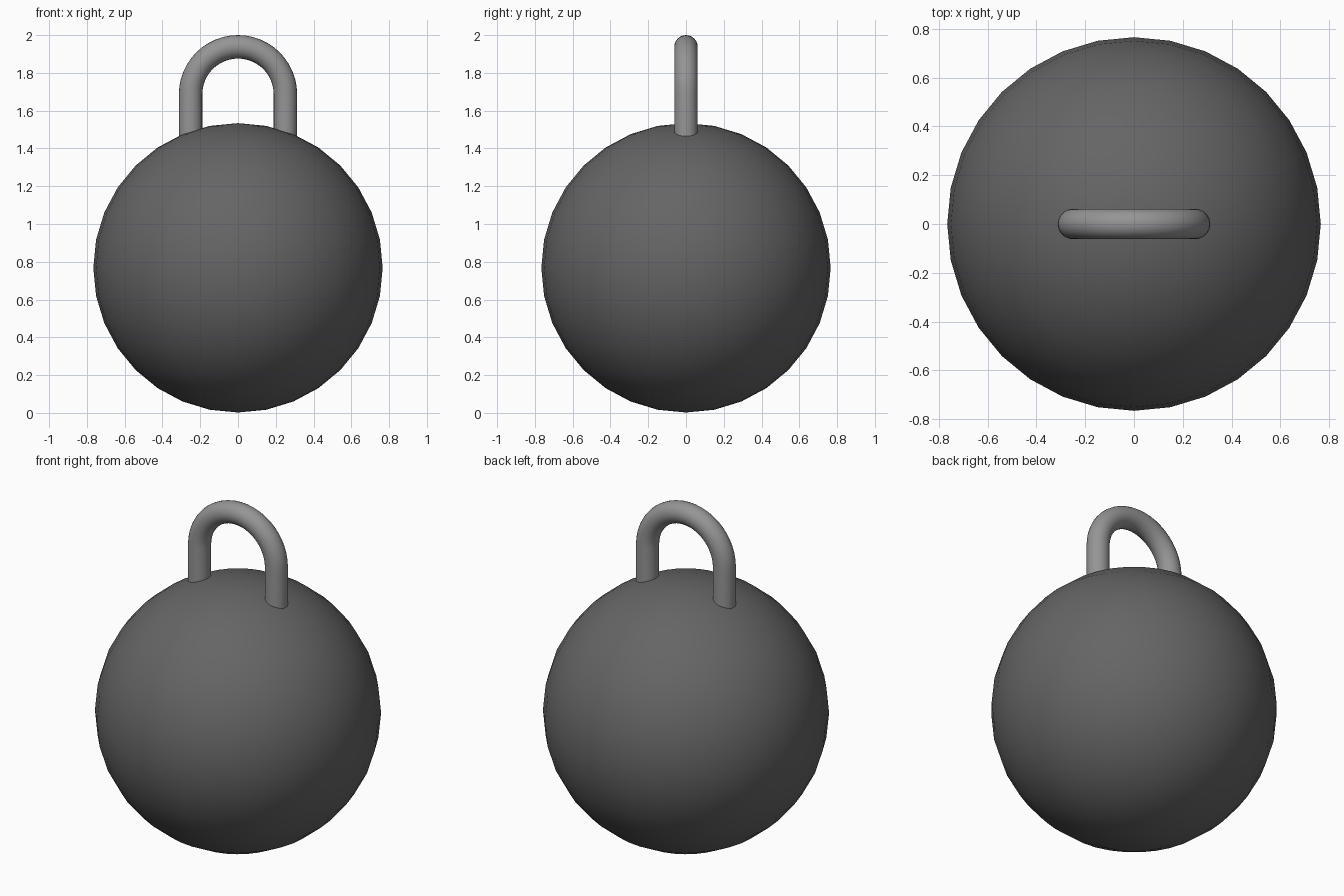
import bpy, math
from mathutils import Vector

if "Cube" in bpy.data.objects:
    bpy.data.objects.remove(bpy.data.objects["Cube"])

R = 0.766          # ball radius
ARC_R = 0.251      # centre-line radius of the handle bend
TUBE_R = 0.062     # handle thickness radius
ARC_Z = 2.0 - ARC_R - TUBE_R
LEG_Z = 1.36       # leg ends buried in the ball
SIDES, STEPS = 24, 24

# heavy round ball
bpy.ops.mesh.primitive_uv_sphere_add(segments=32, ring_count=16, radius=R, location=(0, 0, R + 0.002))
ball = bpy.context.object
ball.name = "ball"
bpy.ops.object.shade_smooth()

# handle centre line: leg, half-circle, leg, each with its sideways direction
path = [(Vector((ARC_R, 0, LEG_Z)), 0.0)]
for i in range(STEPS + 1):
    a = math.pi * i / STEPS
    path.append((Vector((ARC_R * math.cos(a), 0, ARC_Z + ARC_R * math.sin(a))), a))
path.append((Vector((-ARC_R, 0, LEG_Z)), math.pi))

# sweep a circle along the centre line
verts, faces = [], []
for centre, a in path:
    side = Vector((math.cos(a), 0, math.sin(a)))
    for j in range(SIDES):
        t = math.tau * j / SIDES
        verts.append(centre + TUBE_R * (math.cos(t) * side + math.sin(t) * Vector((0, 1, 0))))
for i in range(len(path) - 1):
    for j in range(SIDES):
        k = (j + 1) % SIDES
        a, b = i * SIDES, (i + 1) * SIDES
        faces.append((a + j, b + j, b + k, a + k))
last = (len(path) - 1) * SIDES
faces.append(tuple(range(SIDES)))
faces.append(tuple(last + j for j in reversed(range(SIDES))))

mesh = bpy.data.meshes.new("handle")
mesh.from_pydata(verts, [], faces)
handle = bpy.data.objects.new("handle", mesh)
bpy.context.collection.objects.link(handle)

# consistent outward normals and smooth shading
bpy.ops.object.select_all(action='DESELECT')
handle.select_set(True)
bpy.context.view_layer.objects.active = handle
bpy.ops.object.mode_set(mode='EDIT')
bpy.ops.mesh.select_all(action='SELECT')
bpy.ops.mesh.normals_make_consistent(inside=False)
bpy.ops.object.mode_set(mode='OBJECT')
bpy.ops.object.shade_smooth_by_angle(angle=math.radians(40))

# two-tone greys
def paint(obj, name, value):
    mat = bpy.data.materials.new(name)
    mat.diffuse_color = (value, value, value, 1)
    mat.use_nodes = True
    mat.node_tree.nodes["Principled BSDF"].inputs["Base Color"].default_value = mat.diffuse_color
    obj.data.materials.append(mat)

paint(ball, "dark_iron", 0.13)
paint(handle, "light_steel", 0.3)
